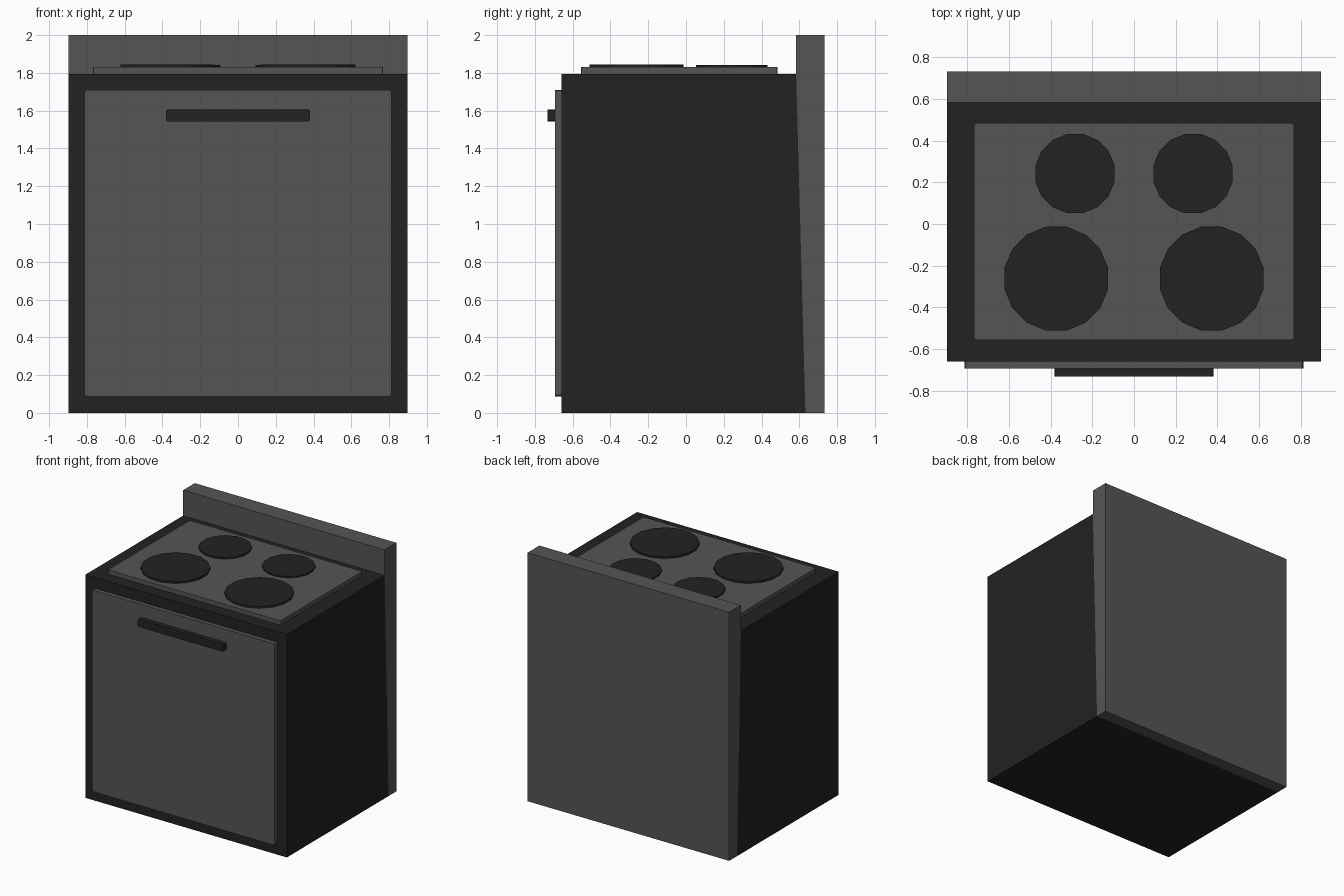
import bpy, bmesh, math
from mathutils import Vector

if "Cube" in bpy.data.objects:
    bpy.data.objects.remove(bpy.data.objects["Cube"])


def material(name, v):
    m = bpy.data.materials.new(name)
    m.diffuse_color = (v, v, v, 1)
    m.use_nodes = True
    m.node_tree.nodes["Principled BSDF"].inputs["Base Color"].default_value = m.diffuse_color
    return m


grey = material("mid grey", 0.091)
dark = material("near black", 0.0159)


def prism(name, pts, offset, mat):
    """Extrude a flat outline (list of 3D points) by an offset vector."""
    bm = bmesh.new()
    f = bm.faces.new([bm.verts.new(p) for p in pts])
    ext = bmesh.ops.extrude_face_region(bm, geom=[f], use_keep_orig=True)
    vs = [g for g in ext["geom"] if isinstance(g, bmesh.types.BMVert)]
    bmesh.ops.translate(bm, verts=vs, vec=Vector(offset))
    bmesh.ops.recalc_face_normals(bm, faces=bm.faces[:])
    me = bpy.data.meshes.new(name)
    bm.to_mesh(me)
    bm.free()
    me.materials.append(mat)
    ob = bpy.data.objects.new(name, me)
    bpy.context.collection.objects.link(ob)
    return ob


def rounded_rect(x0, x1, y0, y1, r, steps=2):
    """Outline of a rectangle with small rounded corners."""
    out = []
    corners = [(x1 - r, y1 - r), (x0 + r, y1 - r), (x0 + r, y0 + r), (x1 - r, y0 + r)]
    for i, (cx, cy) in enumerate(corners):
        for s in range(steps + 1):
            a = math.pi / 2 * (i + s / steps)
            out.append((cx + r * math.cos(a), cy + r * math.sin(a)))
    return out


W = 0.897

# Cabinet body and taller back panel, meeting along a slightly sloped joint
body = [(-0.66, 0), (0.632, 0), (0.583, 1.795), (-0.66, 1.795)]
prism("oven_body", [(-W, y, z) for y, z in body], (2 * W, 0, 0), dark)
panel = [(0.632, 0), (0.732, 0), (0.732, 2), (0.583, 2), (0.583, 1.795)]
prism("back_panel", [(-W, y, z) for y, z in panel], (2 * W, 0, 0), grey)

# Door and handle on the front
door = rounded_rect(-0.813, 0.813, 0.087, 1.709, 0.014)
prism("oven_door", [(x, -0.66, z) for x, z in door], (0, -0.034, 0), grey)
bar = rounded_rect(-0.382, 0.382, 1.543, 1.605, 0.01)
prism("door_handle", [(x, -0.694, z) for x, z in bar], (0, -0.038, 0), dark)

# Cooktop plate
top = rounded_rect(-0.768, 0.768, -0.557, 0.485, 0.014)
prism("cooktop", [(x, y, 1.795) for x, y in top], (0, 0, 0.035), grey)

# Four hot plates: larger in front, smaller behind
N = 16
for label, cx, cy, r, z in (("front", 0.373, -0.262, 0.254, 1.845),
                            ("rear", 0.283, 0.242, 0.194, 1.842)):
    for side, s in (("left", -1), ("right", 1)):
        ring = [(s * cx + r * math.cos((i + 0.5) * math.tau / N),
                 cy + r * math.sin((i + 0.5) * math.tau / N), 1.83) for i in range(N)]
        prism(f"{label}_{side}_burner", ring, (0, 0, z - 1.83), dark)
